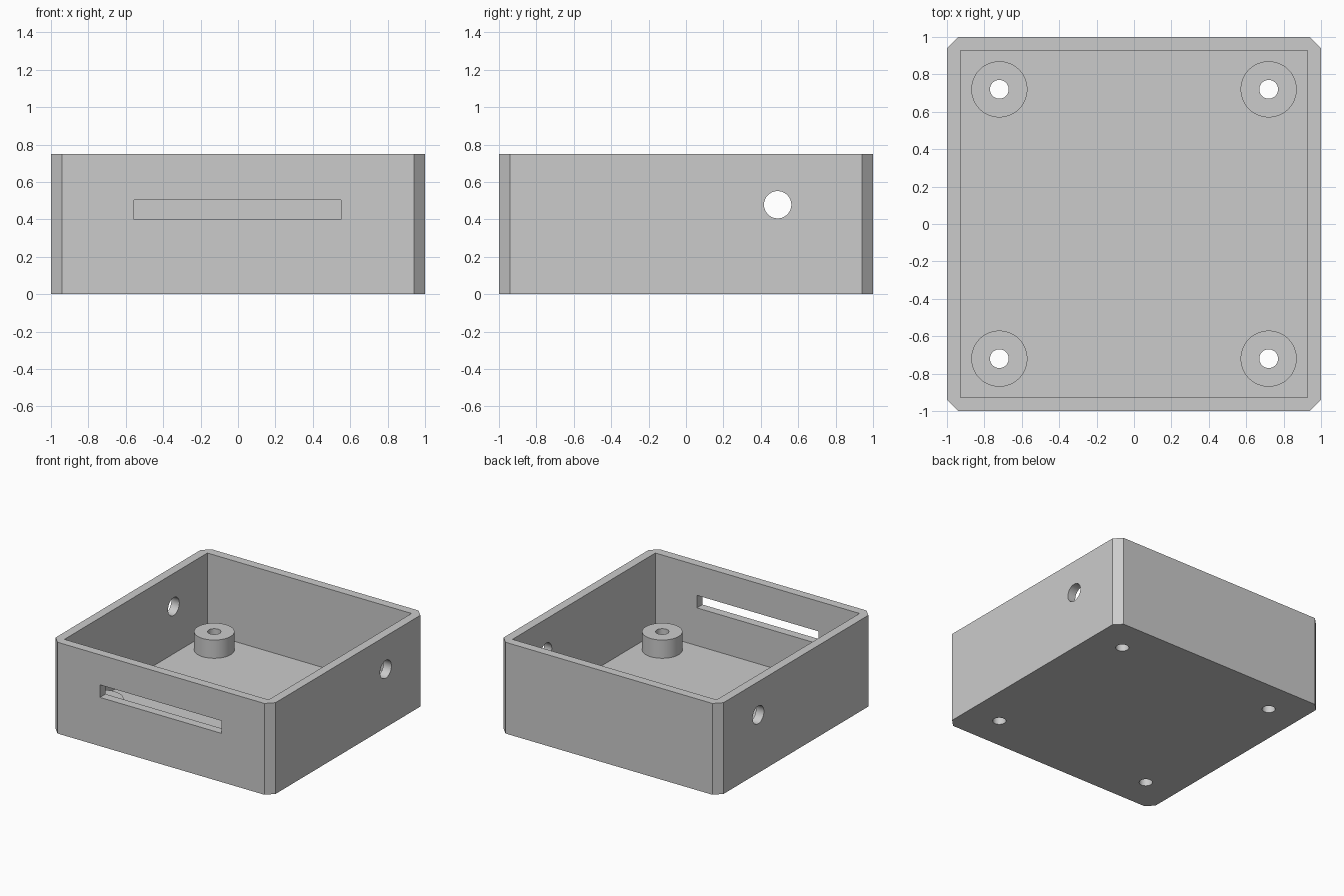
import bpy
import bmesh
from math import pi, radians
from mathutils import Matrix, Vector

cube = bpy.data.objects.get("Cube")
if cube:
    bpy.data.objects.remove(cube)

HEIGHT = 0.75
FLOOR = 0.09
INNER = 0.928
CHAMFER = 0.06
POST = 0.72
POST_TOP = 0.24

grey = bpy.data.materials.new("plain grey")
grey.use_nodes = True
colour = (0.6, 0.6, 0.6, 1)
grey.diffuse_color = colour
grey.node_tree.nodes["Principled BSDF"].inputs["Base Color"].default_value = colour


def finish(name, bm):
    mesh = bpy.data.meshes.new(name)
    bm.to_mesh(mesh)
    bm.free()
    mesh.materials.append(grey)
    obj = bpy.data.objects.new(name, mesh)
    bpy.context.collection.objects.link(obj)
    return obj


def box(name, low, high, chamfer=0):
    low, high = Vector(low), Vector(high)
    bm = bmesh.new()
    place = Matrix.Translation((low + high) / 2) @ Matrix.Diagonal((*(high - low), 1))
    bmesh.ops.create_cube(bm, size=1, matrix=place)
    if chamfer:
        upright = [e for e in bm.edges
                   if abs(e.verts[0].co.z - e.verts[1].co.z) > 0.1]
        bmesh.ops.bevel(bm, geom=upright, offset=chamfer, segments=1, affect='EDGES')
    return finish(name, bm)


def cylinder(name, centre, radius, length, turn=0):
    bm = bmesh.new()
    place = Matrix.Translation(centre) @ Matrix.Rotation(turn, 4, 'Y')
    bmesh.ops.create_cone(bm, cap_ends=True, segments=64, radius1=radius,
                          radius2=radius, depth=length, matrix=place)
    return finish(name, bm)


def combine(target, other, operation):
    mod = target.modifiers.new(other.name, 'BOOLEAN')
    mod.operation = operation
    mod.solver = 'EXACT'
    mod.object = other
    bpy.context.view_layer.objects.active = target
    bpy.ops.object.modifier_apply(modifier=mod.name)
    bpy.data.objects.remove(other)


# Open tray with chamfered upright corners
case = box("enclosure", (-1, -1, 0), (1, 1, HEIGHT), CHAMFER)
combine(case, box("cavity", (-INNER, -INNER, FLOOR), (INNER, INNER, 1)), 'DIFFERENCE')

# Mounting posts with holes running through the floor
for x in (-POST, POST):
    for y in (-POST, POST):
        base = FLOOR / 2
        post = cylinder("post", (x, y, (base + POST_TOP) / 2), 0.15, POST_TOP - base)
        combine(case, post, 'UNION')
        combine(case, cylinder("screw_hole", (x, y, 0), 0.05, 1), 'DIFFERENCE')

# Front slot, and one round hole through both side walls
combine(case, box("slot", (-0.555, -1.2, 0.40), (0.55, -0.8, 0.503)), 'DIFFERENCE')
combine(case, cylinder("side_hole", (0, 0.49, 0.478), 0.073, 3, pi / 2), 'DIFFERENCE')

bpy.ops.object.select_all(action='DESELECT')
case.select_set(True)
bpy.context.view_layer.objects.active = case
bpy.ops.object.shade_smooth_by_angle(angle=radians(30))
